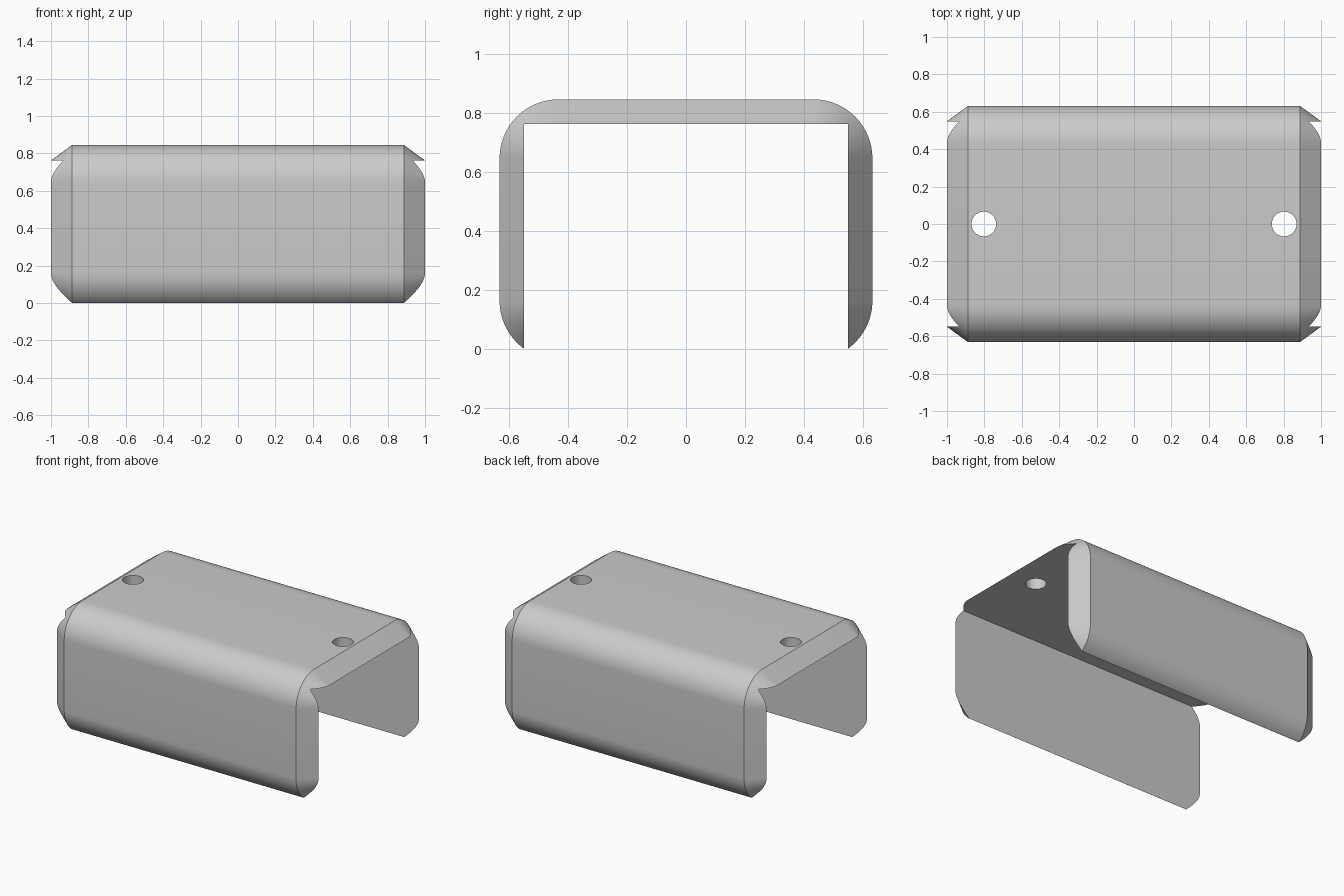
import bpy, bmesh, math

cube = bpy.data.objects.get("Cube")
if cube:
    bpy.data.objects.remove(cube, do_unlink=True)

HALF_W, TOP, WALL = 0.632, 0.845, 0.083   # outer half width, height, thickness
RADIUS, BEVEL_X = 0.2, 0.887              # long edge rounding, start of end slope
BOTTOM = -0.038                           # rounded blank reaches below the legs
SLOPE = (1 - BEVEL_X) / WALL
HOLE_X, HOLE_R = 0.803, 0.066

grey = bpy.data.materials.new("plain_grey")
grey.use_nodes = True
colour = (0.6, 0.6, 0.6, 1)
grey.diffuse_color = colour
grey.node_tree.nodes["Principled BSDF"].inputs["Base Color"].default_value = colour


def make_object(name, bm):
    bmesh.ops.recalc_face_normals(bm, faces=bm.faces)
    mesh = bpy.data.meshes.new(name)
    bm.to_mesh(mesh)
    bm.free()
    mesh.materials.append(grey)
    obj = bpy.data.objects.new(name, mesh)
    bpy.context.collection.objects.link(obj)
    return obj


def ring(bm, x, inset, steps=16):
    """Rounded rectangle across x, shrunk evenly by inset."""
    r = RADIUS - inset
    cy, high, low = HALF_W - RADIUS, TOP - RADIUS, BOTTOM + RADIUS
    corners = [(cy, high), (-cy, high), (-cy, low), (cy, low)]
    verts = []
    for q, (y, z) in enumerate(corners):
        for i in range(steps + 1):
            a = (q + i / steps) * math.pi / 2
            verts.append(bm.verts.new((x, y + r * math.cos(a), z + r * math.sin(a))))
    return verts


# Solid rounded blank with sloped ends
bm = bmesh.new()
over = WALL + 0.02
end_x = BEVEL_X + over * SLOPE
rings = [ring(bm, x, inset) for x, inset in
         ((-end_x, over), (-BEVEL_X, 0), (BEVEL_X, 0), (end_x, over))]
for a, b in zip(rings, rings[1:]):
    for i in range(len(a)):
        j = (i + 1) % len(a)
        bm.faces.new((a[i], a[j], b[j], b[i]))
bm.faces.new(rings[0])
bm.faces.new(rings[-1])
cover = make_object("channel_cover", bm)

# Cutter for the square channel
bm = bmesh.new()
bmesh.ops.create_cube(bm, size=2)
for v in bm.verts:
    v.co.x *= 1.5
    v.co.y *= HALF_W - WALL
    v.co.z = TOP - WALL if v.co.z > 0 else -0.5
cutters = [make_object("channel_cutter", bm)]

# Cutters for the two screw holes
for side, sign in (("left", 1), ("right", -1)):
    bm = bmesh.new()
    bmesh.ops.create_cone(bm, cap_ends=True, segments=48, radius1=HOLE_R,
                          radius2=HOLE_R, depth=0.6)
    bmesh.ops.translate(bm, verts=bm.verts, vec=(sign * HOLE_X, 0, TOP))
    cutters.append(make_object(side + "_hole_cutter", bm))

# Cut, then shade smooth
bpy.ops.object.select_all(action="DESELECT")
bpy.context.view_layer.objects.active = cover
cover.select_set(True)
for cutter in cutters:
    cutter.hide_render = True
    mod = cover.modifiers.new(cutter.name, "BOOLEAN")
    mod.operation = "DIFFERENCE"
    mod.solver = "EXACT"
    mod.object = cutter
    bpy.ops.object.modifier_apply(modifier=mod.name)
    bpy.data.objects.remove(cutter, do_unlink=True)
bpy.ops.object.shade_smooth_by_angle(angle=math.radians(25))
